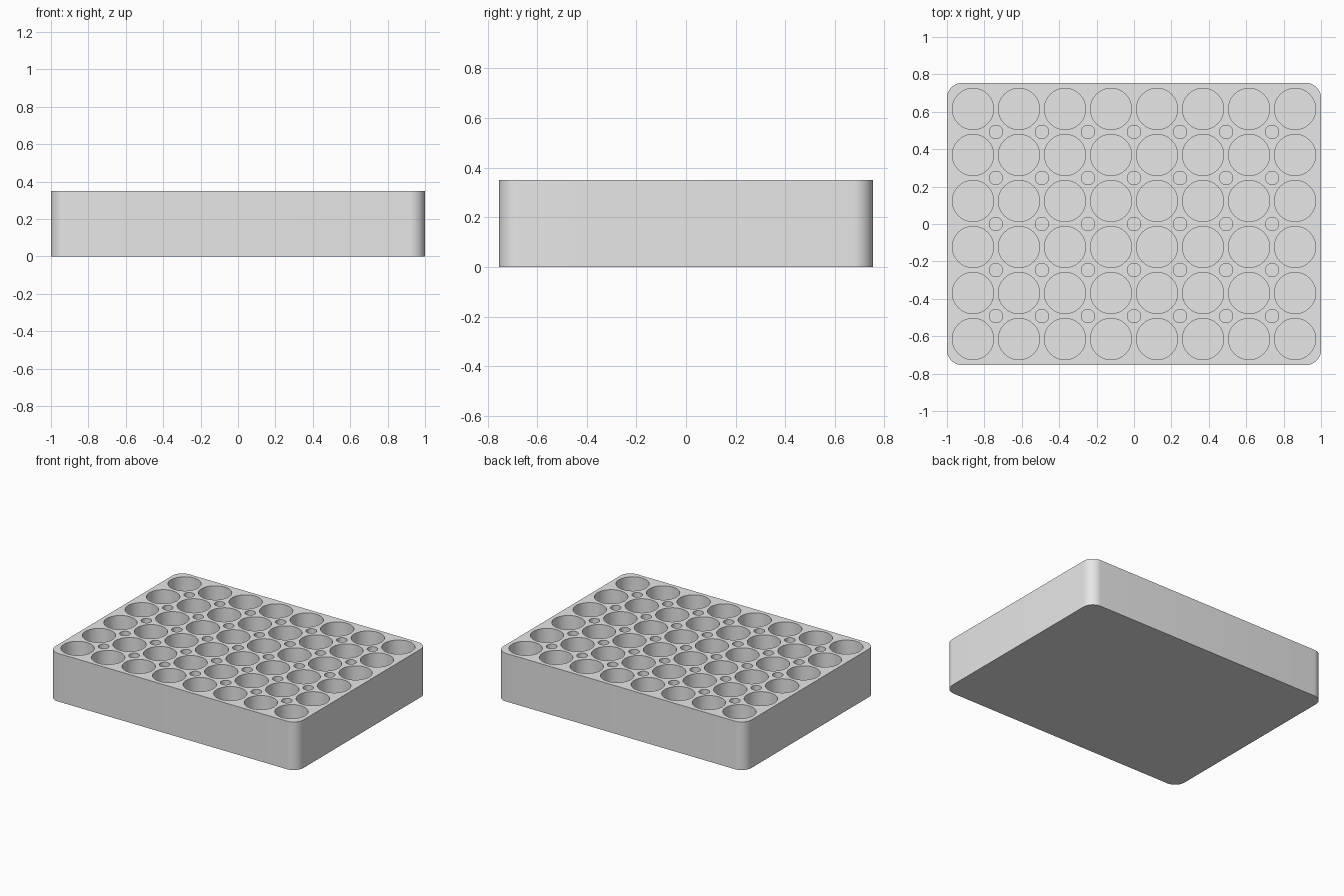
import bpy, bmesh, math

cube = bpy.data.objects.get("Cube")
if cube:
    bpy.data.objects.remove(cube, do_unlink=True)

HALF_X, HALF_Y, HEIGHT, CORNER = 1.0, 0.754, 0.35, 0.08
PITCH, COLS, ROWS = 0.246, 8, 6
WELL_R, PEG_R, FLOOR_Z = 0.11, 0.036, 0.05

grey = bpy.data.materials.new("plain_grey")
grey.use_nodes = True
grey.diffuse_color = (0.8, 0.8, 0.8, 1)
grey.node_tree.nodes["Principled BSDF"].inputs["Base Color"].default_value = (0.8, 0.8, 0.8, 1)

bm = bmesh.new()


def circle(cx, cy, radius, sides):
    return [(cx + radius * math.cos(math.tau * i / sides),
             cy + radius * math.sin(math.tau * i / sides)) for i in range(sides)]


def rounded_rectangle(hx, hy, radius, steps=10):
    points = []
    for quarter, (sx, sy) in enumerate([(1, 1), (-1, 1), (-1, -1), (1, -1)]):
        for i in range(steps + 1):
            a = math.pi / 2 * (quarter + i / steps)
            points.append((sx * (hx - radius) + radius * math.cos(a),
                           sy * (hy - radius) + radius * math.sin(a)))
    return points


def wall(points, end_z):
    """Wall from the top rim down to a closed end; returns the rim edges."""
    rim = [bm.verts.new((x, y, HEIGHT)) for x, y in points]
    end = [bm.verts.new((x, y, end_z)) for x, y in points]
    n = len(points)
    for i in range(n):
        j = (i + 1) % n
        bm.faces.new((rim[i], rim[j], end[j], end[i]))
    bm.faces.new(end)
    return [bm.edges.get((rim[i], rim[(i + 1) % n])) for i in range(n)]


def grid(cols, rows):
    return [((c - (cols - 1) / 2) * PITCH, (r - (rows - 1) / 2) * PITCH)
            for c in range(cols) for r in range(rows)]


# Outer block, large wells, and small holes between them
rims = wall(rounded_rectangle(HALF_X, HALF_Y, CORNER), 0)
for x, y in grid(COLS, ROWS):
    rims += wall(circle(x, y, WELL_R, 48), FLOOR_Z)
for x, y in grid(COLS - 1, ROWS - 1):
    rims += wall(circle(x, y, PEG_R, 16), FLOOR_Z)

# Perforated top surface
bmesh.ops.triangle_fill(bm, edges=rims, use_beauty=True, normal=(0, 0, 1))
bmesh.ops.recalc_face_normals(bm, faces=bm.faces[:])

mesh = bpy.data.meshes.new("rack_block")
bm.to_mesh(mesh)
bm.free()
mesh.materials.append(grey)
rack = bpy.data.objects.new("rack_block", mesh)
bpy.context.collection.objects.link(rack)

bpy.ops.object.select_all(action="DESELECT")
rack.select_set(True)
bpy.context.view_layer.objects.active = rack
bpy.ops.object.shade_smooth_by_angle(angle=math.radians(30))
